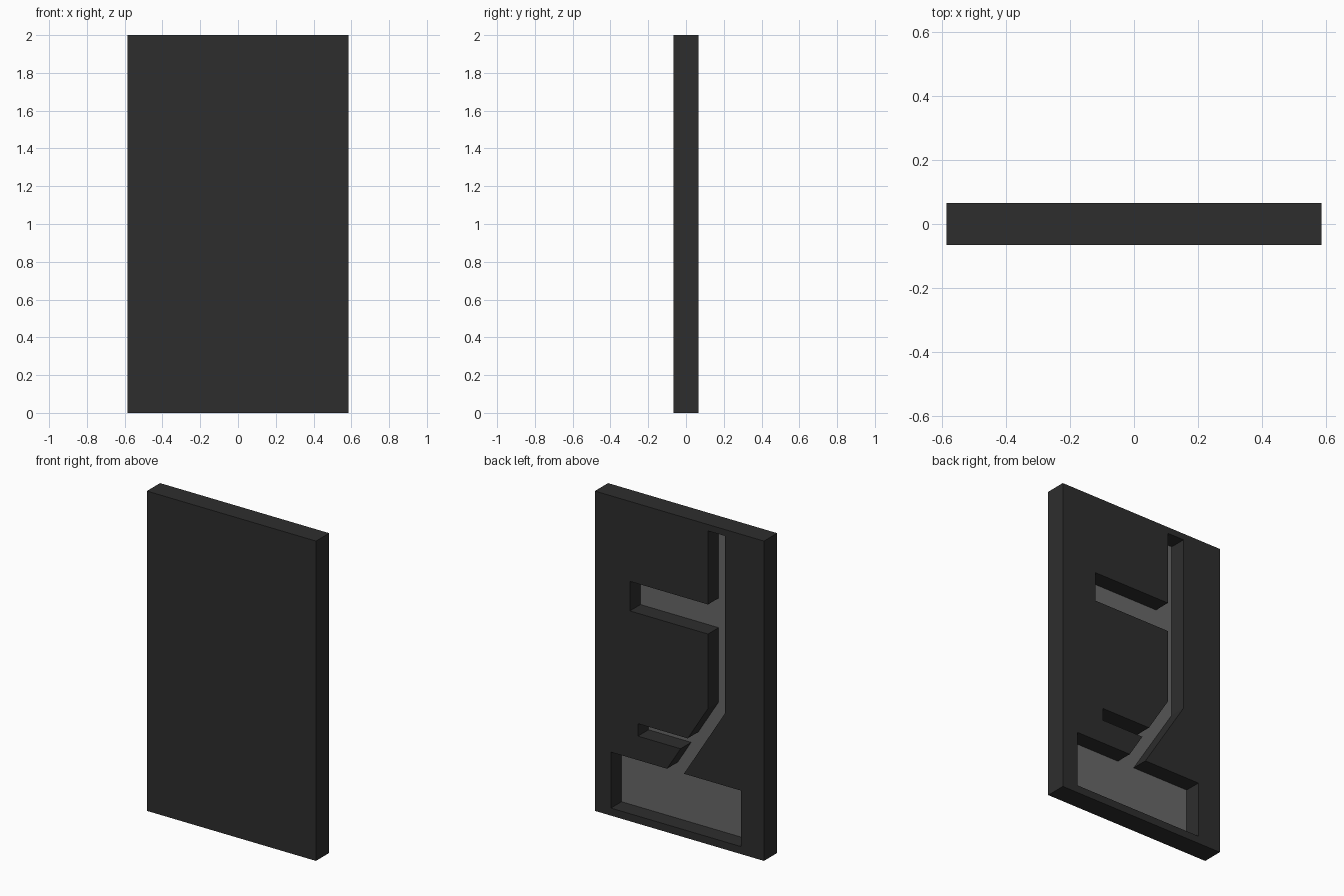
import bpy
import bmesh

cube = bpy.data.objects.get("Cube")
if cube:
    bpy.data.objects.remove(cube, do_unlink=True)

W, D, H = 1.17, 0.13, 2.0
BACK = D / 2
FLOOR = BACK - 0.105


def material(name, grey):
    mat = bpy.data.materials.new(name)
    mat.use_nodes = True
    colour = (grey, grey, grey, 1)
    mat.diffuse_color = colour
    mat.node_tree.nodes["Principled BSDF"].inputs["Base Color"].default_value = colour
    return mat


def prism(name, outline, y0, y1):
    """Extrude an x-z outline from y0 to y1."""
    bm = bmesh.new()
    face = bm.faces.new([bm.verts.new((x, y0, z)) for x, z in outline])
    ext = bmesh.ops.extrude_face_region(bm, geom=[face])
    verts = [v for v in ext["geom"] if isinstance(v, bmesh.types.BMVert)]
    bmesh.ops.translate(bm, verts=verts, vec=(0, y1 - y0, 0))
    bmesh.ops.recalc_face_normals(bm, faces=bm.faces)
    mesh = bpy.data.meshes.new(name)
    bm.to_mesh(mesh)
    bm.free()
    obj = bpy.data.objects.new(name, mesh)
    bpy.context.collection.objects.link(obj)
    return obj


# Slab
slab = prism("slab", [(-W/2, 0), (W/2, 0), (W/2, H), (-W/2, H)], -D/2, BACK)
slab.data.materials.append(material("charcoal", 0.027))
slab.data.materials.append(material("recess grey", 0.14))

# Recess: tall channel, two side arms, slanted foot and wide base
recess = [
    (-0.315, 1.96), (-0.198, 1.96),
    (-0.198, 1.50), (0.343, 1.50), (0.343, 1.315), (-0.198, 1.315),
    (-0.198, 0.85), (-0.057, 0.625), (0.287, 0.625), (0.287, 0.547),
    (-0.008, 0.547), (0.086, 0.397), (0.474, 0.397), (0.474, 0.047),
    (-0.426, 0.047), (-0.426, 0.397), (-0.031, 0.397), (-0.315, 0.85),
]
cutter = prism("recess_cutter", recess, FLOOR, BACK + 0.1)
cutter.hide_render = True

cut = slab.modifiers.new("recess", "BOOLEAN")
cut.operation = "DIFFERENCE"
cut.solver = "EXACT"
cut.object = cutter
bpy.context.view_layer.objects.active = slab
bpy.ops.object.modifier_apply(modifier=cut.name)
bpy.data.objects.remove(cutter, do_unlink=True)

# Lighter colour on the recess floor only
for face in slab.data.polygons:
    on_floor = face.normal.y > 0.9 and abs(face.center.y - FLOOR) < 0.01
    face.material_index = 1 if on_floor else 0
